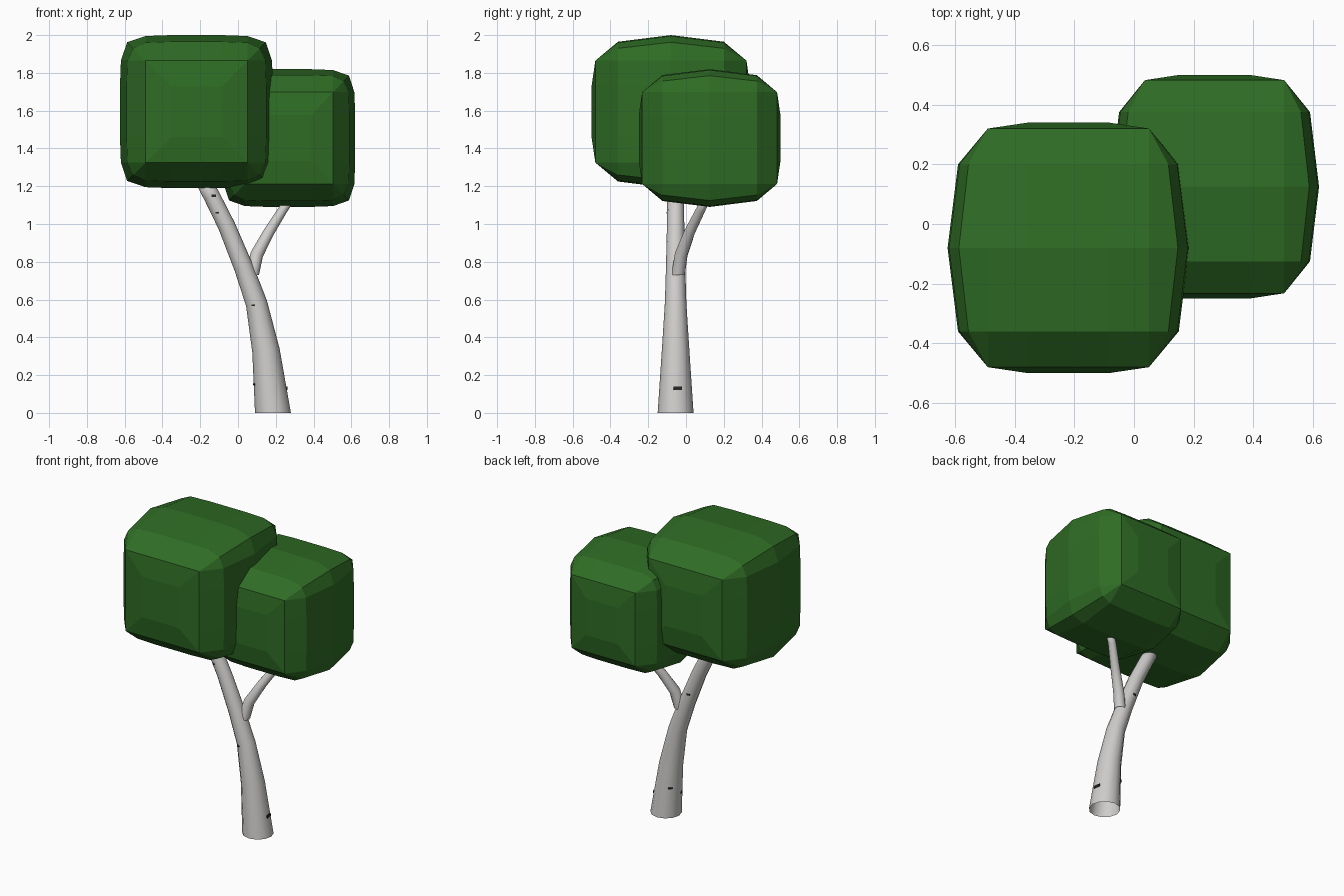
import bpy, bmesh, math
from mathutils import Vector

if "Cube" in bpy.data.objects:
    bpy.data.objects.remove(bpy.data.objects["Cube"], do_unlink=True)


def material(name, color):
    m = bpy.data.materials.new(name)
    m.use_nodes = True
    m.diffuse_color = (*color, 1)
    bsdf = m.node_tree.nodes["Principled BSDF"]
    bsdf.inputs["Base Color"].default_value = (*color, 1)
    bsdf.inputs["Roughness"].default_value = 0.9
    return m


GREEN = material("leaf green", (0.028, 0.15, 0.018))
BARK = material("pale bark", (0.62, 0.61, 0.60))
DARK = material("dark bark marks", (0.02, 0.02, 0.02))


def finish(bm, name, mat, smooth=False):
    bmesh.ops.remove_doubles(bm, verts=bm.verts, dist=0.0005)
    bmesh.ops.recalc_face_normals(bm, faces=bm.faces)
    mesh = bpy.data.meshes.new(name)
    for f in bm.faces:
        f.smooth = smooth
    bm.to_mesh(mesh)
    bm.free()
    mesh.materials.append(mat)
    obj = bpy.data.objects.new(name, mesh)
    bpy.context.collection.objects.link(obj)
    return obj


def bridge(bm, rings):
    n = len(rings[0])
    for a, b in zip(rings, rings[1:]):
        for i in range(n):
            j = (i + 1) % n
            bm.faces.new((a[i], a[j], b[j], b[i]))


# Foliage: rounded-square sections lofted along y.
# Each section: depth, side distance, shoulder distance, shoulder and middle offsets, corner
SECTIONS = [(0.0, .405, .40, .27, .135, .367),
            (.28, .37, .365, .27, .135, .335),
            (.40, .27, .27, .27, .135, .27),
            (.42, .135, .135, .135, .135, .135)]


def foliage(name, center, scale):
    bm = bmesh.new()
    rings = []
    mirrored = [(-s[0], *s[1:]) for s in reversed(SECTIONS[1:])]
    for y, side, shoulder, off, mid, corner in mirrored + SECTIONS:
        quarter = [(side, -mid), (side, mid), (shoulder, off),
                   (corner, corner), (off, shoulder)]
        ring = []
        for k in range(4):
            for px, pz in quarter:
                for _ in range(k):
                    px, pz = -pz, px
                p = [c + s * v for c, s, v in zip(center, scale, (px, y, pz))]
                ring.append(bm.verts.new(p))
        rings.append(ring)
    bridge(bm, rings)
    bm.faces.new(rings[0])
    bm.faces.new(rings[-1])
    return finish(bm, name, GREEN)


foliage("large_foliage", (-.22, -.08, 1.595), (1, 1, 1))
foliage("small_foliage", (.27, .125, 1.455), (.865, .893, .90))


# Trunk and branch: tapered tubes along bent paths
def tube(name, path, sides=12):
    bm = bmesh.new()
    pts = [Vector(p[:3]) for p in path]
    rings = []
    for i, p in enumerate(pts):
        t = (pts[min(i + 1, len(pts) - 1)] - pts[max(i - 1, 0)]).normalized()
        if i == 0:
            t = Vector((0, 0, 1))
        u = Vector((0, 1, 0)).cross(t).normalized()
        v = t.cross(u)
        ring = []
        for k in range(sides):
            a = math.tau * k / sides
            ring.append(bm.verts.new(p + path[i][3] * (u * math.cos(a) + v * math.sin(a))))
        rings.append(ring)
    bridge(bm, rings)
    bm.faces.new(rings[-1])
    return finish(bm, name, BARK, smooth=True)


TRUNK = [(.185, -.055, 0, .095), (.148, -.055, .33, .073),
         (.098, -.055, .58, .057), (.03, -.055, .77, .051),
         (-.06, -.055, .99, .046), (-.14, -.055, 1.15, .044),
         (-.20, -.055, 1.26, .042)]
tube("trunk", TRUNK)
tube("branch", [(.075, -.042, .73, .036), (.10, -.025, .84, .034),
                (.165, .02, .96, .029), (.24, .08, 1.08, .025),
                (.29, .11, 1.15, .024)])


# Bark marks: thin plates resting on the trunk
def bark_mark(height, angle, width, tall):
    a, b = next((a, b) for a, b in zip(TRUNK, TRUNK[1:]) if a[2] <= height <= b[2])
    f = (height - a[2]) / (b[2] - a[2])
    cx, cy, _, r = [m + (n - m) * f for m, n in zip(a, b)]
    out = Vector((math.cos(math.radians(angle)), math.sin(math.radians(angle)), 0))
    side = Vector((-out.y, out.x, 0))
    up = Vector(b[:3]) - Vector(a[:3])
    up = (up - side * up.dot(side)).normalized()
    base = Vector((cx, cy, height)) + out * (r - .002)
    bm = bmesh.new()
    rings = []
    for d in (0, .005):
        rings.append([bm.verts.new(base + out * d + side * (sx * width / 2) + up * (sz * tall / 2))
                      for sx, sz in ((-1, -1), (1, -1), (1, 1), (-1, 1))])
    bridge(bm, rings)
    for ring in rings:
        bm.faces.new(ring)
    finish(bm, "bark_mark", DARK)


for mark in [(.13, 8, .045, .018), (.57, -110, .014, .008), (1.06, -110, .014, .008),
             (1.15, -75, .025, .015), (.15, 195, .02, .012), (.2, 130, .03, .01),
             (.85, 100, .02, .01)]:
    bark_mark(*mark)
